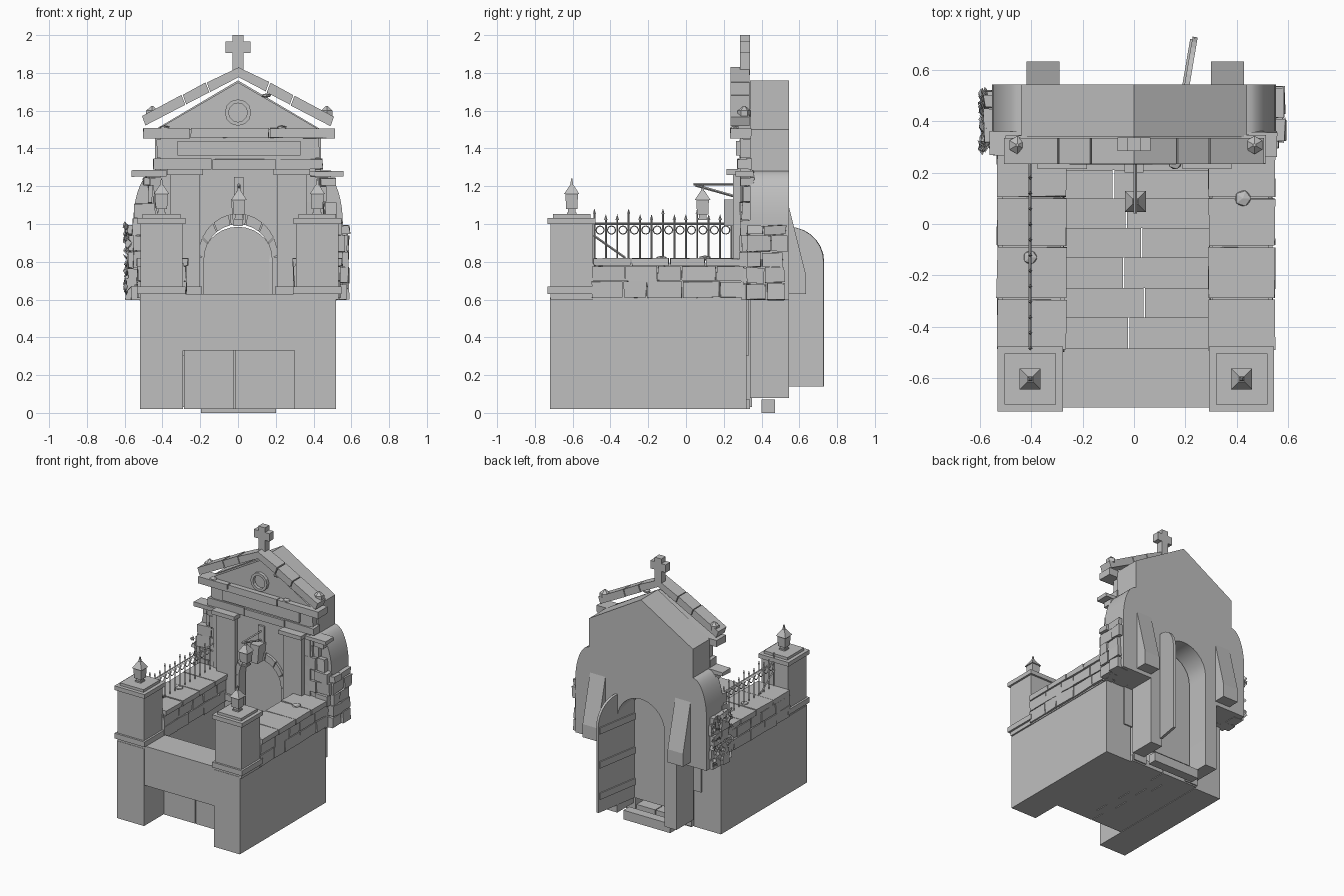
import bpy, bmesh, math, random
from mathutils import Vector, Matrix

if "Cube" in bpy.data.objects:
    bpy.data.objects.remove(bpy.data.objects["Cube"])

random.seed(4)
stone = bpy.data.materials.new("stone_grey")
stone.diffuse_color = (0.52, 0.52, 0.52, 1)
stone.use_nodes = True
stone.node_tree.nodes["Principled BSDF"].inputs["Base Color"].default_value = stone.diffuse_color


def finish(name, bm):
    bmesh.ops.recalc_face_normals(bm, faces=bm.faces[:])
    me = bpy.data.meshes.new(name)
    bm.to_mesh(me)
    bm.free()
    me.materials.append(stone)
    ob = bpy.data.objects.new(name, me)
    bpy.context.scene.collection.objects.link(ob)
    return ob


def boxes(name, items, jit=0.0):
    """items: (x0, x1, y0, y1, z0, z1), optional corner jitter"""
    bm = bmesh.new()
    for x0, x1, y0, y1, z0, z1 in items:
        vs = bmesh.ops.create_cube(bm, size=1)["verts"]
        for v in vs:
            c = v.co
            v.co = Vector(((x0 + x1) / 2 + c.x * (x1 - x0), (y0 + y1) / 2 + c.y * (y1 - y0),
                           (z0 + z1) / 2 + c.z * (z1 - z0)))
            v.co += Vector([random.uniform(-jit, jit) for _ in range(3)])
    return finish(name, bm)


def prism(name, outlines, axis, a, b):
    """extrude outlines along x or y between a and b"""
    bm = bmesh.new()
    for outline in outlines:
        pts = [(u, a, w) if axis == "y" else (a, u, w) for u, w in outline]
        f = bm.faces.new([bm.verts.new(p) for p in pts])
        ex = bmesh.ops.extrude_face_region(bm, geom=[f])["geom"]
        d = Vector((0, b - a, 0)) if axis == "y" else Vector((b - a, 0, 0))
        for v in ex:
            if isinstance(v, bmesh.types.BMVert):
                v.co += d
    return finish(name, bm)


def rods(bm, ends, r, n=4):
    for p, q in ends:
        p, q = Vector(p), Vector(q)
        m = Matrix.Translation((p + q) / 2) @ (q - p).to_track_quat("Z", "Y").to_matrix().to_4x4()
        bmesh.ops.create_cone(bm, cap_ends=True, segments=n, radius1=r, radius2=r,
                              depth=(q - p).length, matrix=m)


def arc(cx, cz, rx, rz, a0, a1, n):
    return [(cx + rx * math.cos(math.radians(a0 + (a1 - a0) * i / n)),
             cz + rz * math.sin(math.radians(a0 + (a1 - a0) * i / n))) for i in range(n + 1)]


def splits(a, b, size):
    """random brick joints from a to b"""
    n = max(1, round((b - a) / size))
    s = [a] + [a + (b - a) * (i + random.uniform(-.2, .2)) / n for i in range(1, n)] + [b]
    return list(zip(s[:-1], s[1:]))


# sunken base: two side blocks with the bridging entry slab
boxes("base_side", [(-.52, -.29, -.72, .32, .02, .61), (.30, .52, -.72, .32, .02, .61)])
boxes("entry_slab", [(-.30, .31, -.715, -.485, .33, .63)])

# stairs descending to the doorway
ys = [-.485, -.365, -.25, -.13, -.015, .10, .21, .34]
stairs = []
for i in range(7):
    top = .55 - .08 * i
    cut = [-.02, .04, -.04, .03, -.03, -.08, .02][i]
    stairs += [(-.285, cut - .003, ys[i], ys[i + 1], .02, top),
               (cut + .003, .30, ys[i], ys[i + 1], .02, top)]
boxes("stair_blocks", stairs)

# low side walls: core, brick courses and cap slabs
boxes("low_wall_core", [(-.515, -.285, -.5, .32, .6, .79), (.305, .525, -.5, .32, .6, .79)])
bricks, caps = [], []
for x0, x1 in ((-.53, -.275), (.295, .54)):
    for z0, z1 in ((.61, .695), (.70, .775)):
        for a, b in splits(-.5, .31, .17):
            bricks += [(x0, x0 + .03, a + .003, b - .003, z0, z1),
                       (x1 - .03, x1, a + .003, b - .003, z0, z1)]
    for a, b in ((-.49, -.295), (-.288, -.092), (-.085, .1), (.107, .3)):
        caps.append((x0 - .005, x1 + .01, a, b, .778, .818))
boxes("low_wall_brick", bricks, .004)
boxes("low_wall_cap", caps, .003)

# gate piers with plinth ledge and stepped caps
for side, cx in (("left", -.405), ("right", .42)):
    def sq(h, z0, z1):
        return (cx - h, cx + h, -.605 - h, -.605 + h, z0, z1)
    boxes(side + "_pier", [sq(.112, .6, 1.0), sq(.127, .63, .67), sq(.127, 1.0, 1.032), sq(.1, 1.032, 1.052)])


def lantern(name, x, y, z):
    bm = bmesh.new()
    for r1, r2, a, b in ((.035, .035, .0, .012), (.028, .028, .012, .03), (.042, .047, .03, .108),
                         (.058, .015, .108, .155), (.012, .004, .155, .19)):
        m = Matrix.Translation((x, y, z + (a + b) / 2)) @ Matrix.Rotation(math.pi / 4, 4, "Z")
        bmesh.ops.create_cone(bm, cap_ends=True, segments=4, radius1=r1, radius2=r2, depth=b - a, matrix=m)
    finish(name, bm)


lantern("left_pier_lantern", -.405, -.605, 1.05)
lantern("right_pier_lantern", .42, -.605, 1.05)
lantern("hanging_lantern", .005, .088, 1.02)
bm = bmesh.new()
rods(bm, [((.005, .04, 1.21), (.005, .3, 1.21)), ((.005, .05, 1.205), (.005, .28, 1.14)),
          ((.005, .088, 1.16), (.005, .088, 1.21))], .007)
finish("lantern_bracket", bm)

# iron fence on the left wall
bm = bmesh.new()
X = -.405
for i in range(13):
    y = -.485 + .0605 * i
    top = 1.055 if i % 3 == 0 else 1.025
    rods(bm, [((X, y, .81), (X, y, top))], .005)
    bmesh.ops.create_cone(bm, cap_ends=True, segments=4, radius1=.009, radius2=0, depth=.03,
                          matrix=Matrix.Translation((X, y, top + .012)))
    if i < 12:
        ring = arc(y + .03, .968, .022, .022, 0, 360, 8)
        rods(bm, [((X, *p), (X, *q)) for p, q in zip(ring[:-1], ring[1:])], .003)
rods(bm, [((X, -.49, 1.002), (X, .28, 1.002)), ((X, -.49, .94), (X, -.32, .82))], .006)
finish("iron_fence", bm)

# rear gabled block with rounded shoulders and arched opening
half = [(.30, .08), (.30, .60), (.555, .60)] + arc(.44, 1.0, .115, .28, 0, 90, 10) + [(.44, 1.5)]
opening = arc(0, .80, .20, .20, 180, 0, 14)
outline = ([(-.20, .08)] + opening + [(.20, .08)] + half + [(0, 1.76)]
           + [(-x, z) for x, z in reversed(half)])
rear = prism("rear_block", [outline], "y", .34, .545)
bpy.context.view_layer.objects.active = rear
rear.select_set(True)
bpy.ops.object.shade_smooth_by_angle(angle=math.radians(30))
rear.select_set(False)
boxes("threshold", [(-.195, .2, .40, .47, 0, .07)])
for s, x in (("left", -.42), ("right", .30)):
    prism(s + "_buttress", [[(.53, .63), (.635, .63), (.635, .73), (.545, 1.09), (.53, 1.09)]], "x", x, x + .13)

# doors: one closed in the arch, one swung outwards with battens
leaf = [(-.19, .14)] + arc(0, .80, .19, .185, 180, 0, 14) + [(.19, .14)]
prism("closed_door", [leaf], "y", .36, .38)
door = prism("open_door", [[(u + .19, w) for u, w in leaf]], "x", -.01, .01)
batten = boxes("door_batten", [(-.018, -.009, .01, .37, z, z + .05) for z in (.24, .48, .74)])
for ob in (door, batten):
    ob.location = (.175, .355, 0)
    ob.rotation_euler = (0, 0, -math.atan(.17))

# facade wall with matching opening
fo = ([(-.18, .03)] + arc(0, .82, .18, .18, 180, 0, 12)
      + [(.18, .03), (.29, .03), (.29, .6), (.41, .6), (.41, 1.46), (-.41, 1.46),
         (-.41, .6), (-.29, .6), (-.29, .03)])
prism("facade_wall", [fo], "y", .285, .35)

# arch stones and keystone
ring = []
for i in range(7):
    a0, a1 = 180 - i * 180 / 7 - .8, 180 - (i + 1) * 180 / 7 + .8
    ring.append(arc(0, .83, .21, .225, a0, a1, 2) + arc(0, .82, .178, .178, a1, a0, 2))
prism("arch_stone", ring, "y", .265, .34)
boxes("arch_jamb", [(s * .195 - .016, s * .195 + .016, .265, .34, .05, .825) for s in (-1, 1)])
prism("keystone", [[(-.025, .99), (.025, .99), (.037, 1.13), (-.037, 1.13)]], "y", .2, .3)
boxes("bracket_plate", [(-.02, .03, .27, .29, 1.12, 1.25)])

# pilasters
pil = []
for c in (-.28, .285):
    pil += [(c - .078, c + .078, .25, .33, .3, 1.26), (c - .096, c + .096, .215, .33, 1.26, 1.29),
            (c - .09, c + .09, .235, .33, .62, .67)]
boxes("pilaster", pil)

# entablature: architrave, frieze with plaque, cornice
boxes("architrave", [(-.45, -.14, .275, .35, 1.29, 1.345), (-.135, .2, .27, .35, 1.29, 1.345),
                     (.205, .45, .275, .35, 1.29, 1.345)], .003)
boxes("frieze", [(-.43, -.15, .285, .35, 1.35, 1.45), (-.145, .16, .285, .35, 1.35, 1.45),
                 (.165, .43, .285, .35, 1.35, 1.45)], .003)
boxes("plaque", [(-.32, .33, .265, .3, 1.362, 1.44)])
boxes("cornice", [(-.5, -.257, .235, .345, 1.455, 1.507), (-.25, .163, .235, .345, 1.455, 1.507),
                  (.17, .515, .235, .345, 1.455, 1.507)], .003)

# pediment: tympanum, ring window, raking stones
prism("tympanum", [[(-.43, 1.5), (.43, 1.5), (0, 1.75)]], "y", .275, .35)
bm = bmesh.new()
for k in range(12):
    q = [arc(0, 1.59, r, r, k * 30, k * 30 + 30, 1) for r in (.07, .05)]
    for y in (.25, .28):
        bm.faces.new([bm.verts.new((x, y, z)) for x, z in (q[0][0], q[0][1], q[1][1], q[1][0])])
    for e in q:
        bm.faces.new([bm.verts.new(p) for p in ((e[0][0], .25, e[0][1]), (e[1][0], .25, e[1][1]),
                                                (e[1][0], .28, e[1][1]), (e[0][0], .28, e[0][1]))])
bmesh.ops.remove_doubles(bm, verts=bm.verts[:], dist=.0005)
finish("ring_window", bm)
rake = []
for s in (-1, 1):
    for t0, t1 in ((0, .3), (.31, .56), (.57, 1)):
        d = random.uniform(-.004, .004)
        low = [(.49 * t, 1.775 - .255 * t + d) for t in (t0, t1)]
        rake.append([(s * x, z) for x, z in (low[0], low[1], (low[1][0] + .018, low[1][1] + .05),
                                             (low[0][0] + (.02 if t0 else 0), low[0][1] + .052))])
prism("raking_stone", rake, "y", .235, .335)
boxes("cross", [(-.028, .028, .285, .338, 1.79, 2.0), (-.065, .065, .285, .338, 1.905, 1.965)])
bm = bmesh.new()
for x in (-.455, .47):
    for r1, r2, z, d in ((.036, .036, 1.585, .03), (.036, .006, 1.612, .025)):
        bmesh.ops.create_cone(bm, cap_ends=True, segments=6, radius1=r1, radius2=r2, depth=d,
                              matrix=Matrix.Translation((x, .308, z)))
finish("corner_finial", bm)

# wing masonry beside the facade and quoins on the flanks
wing, quoin = [], []
for s in (-1, 1):
    z = .6
    while z < 1.24:
        h = random.uniform(.07, .09)
        edge = random.uniform(.53, .57) if z < .97 else random.uniform(.46, .56)
        mid = random.uniform(.42, .47)
        for a, b in ((.33, mid - .003), (mid + .003, edge)):
            wing.append((min(s * a, s * b), max(s * a, s * b), random.uniform(.285, .3), .36, z, min(z + h, 1.245)))
        if z < .95:
            m = random.uniform(.4, .46)
            for a, b in ((.32, m - .003), (m + .003, random.uniform(.5, .54))):
                o = random.uniform(.575, .595)
                quoin.append((min(s * .5, s * o), max(s * .5, s * o), a, b, z, min(z + h, .99)))
        z += h + .005
    wing.append((min(s * .38, s * .56), max(s * .38, s * .56), .265, .36, 1.25, 1.282))
boxes("wing_masonry", wing, .004)
boxes("flank_quoin", quoin, .005)

# ivy leaves on the left flank
bm = bmesh.new()
for _ in range(110):
    p = Vector((random.uniform(-.6, -.572), random.uniform(.29, .52), random.uniform(.62, 1.0)))
    r = random.uniform(.014, .024)
    m = Matrix.Rotation(random.uniform(-.8, .8), 3, "Y") @ Matrix.Rotation(random.uniform(-.8, .8), 3, "Z")
    bm.faces.new([bm.verts.new(p + m @ Vector(v)) for v in ((0, 0, -r), (0, r, 0), (0, 0, r), (0, -r, 0))])
finish("ivy_leaves", bm)

# loose rubble lying on walls and mouldings
bm = bmesh.new()
for x, y, z, r in ((.425, .1, .82, .035), (-.405, -.13, .82, .03), (.15, .26, 1.68, .03),
                   (.23, .26, 1.51, .03), (-.39, .26, 1.51, .03), (.16, .24, .3, .03)):
    bmesh.ops.create_icosphere(bm, subdivisions=1, radius=r,
                               matrix=Matrix.Translation((x, y, z)) @ Matrix.Diagonal((1, 1, .4, 1)))
finish("rubble", bm)
